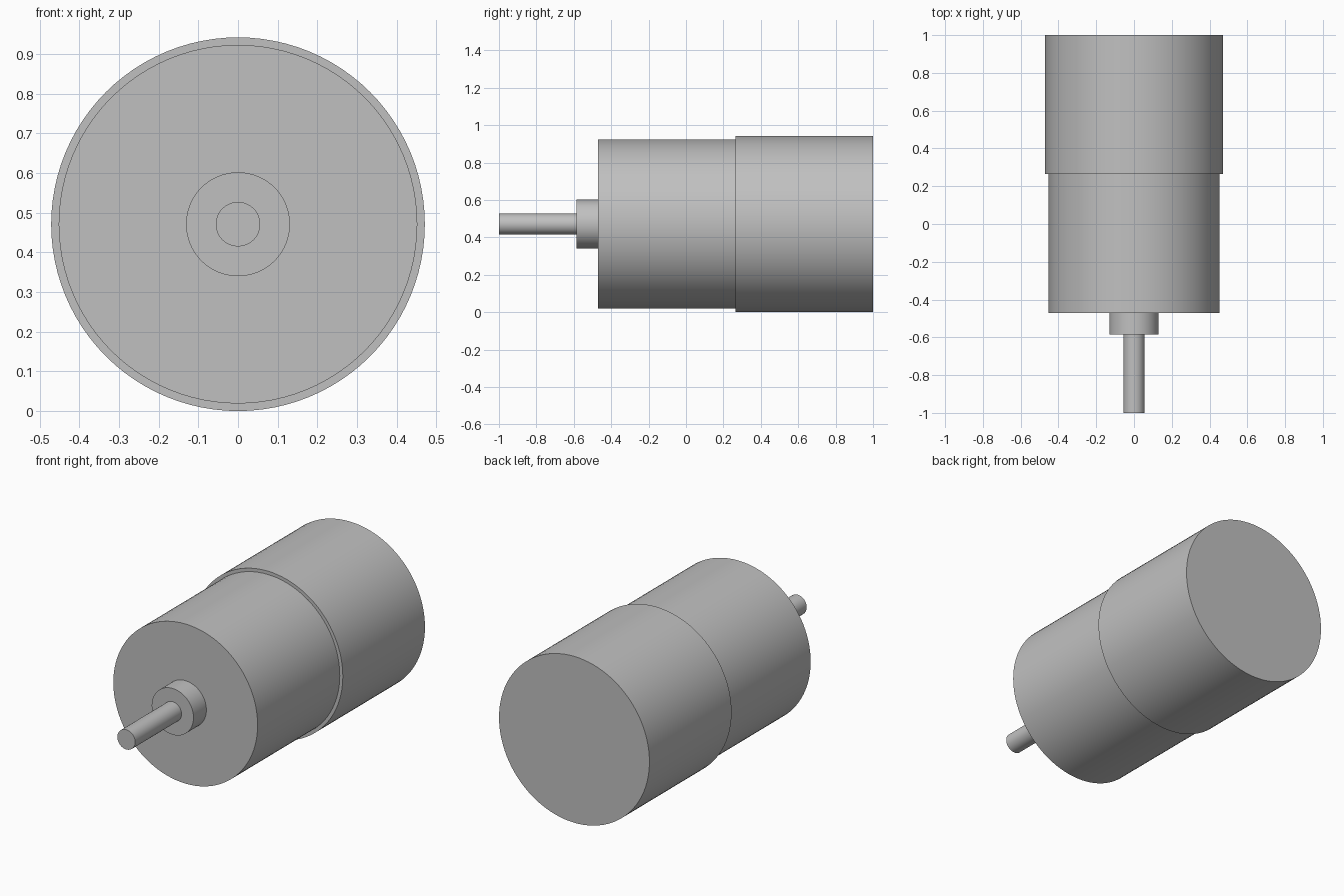
import bpy
import math

cube = bpy.data.objects.get("Cube")
if cube:
    bpy.data.objects.remove(cube, do_unlink=True)

AXIS_Z = 0.471

# One plain grey metal for every part
metal = bpy.data.materials.new("grey metal")
metal.use_nodes = True
grey = (0.53, 0.53, 0.53, 1.0)
metal.diffuse_color = grey
metal.node_tree.nodes["Principled BSDF"].inputs["Base Color"].default_value = grey


def turned_part(name, radius, front, back, sides=96):
    """Cylinder lying along y, between the front and back positions."""
    bpy.ops.mesh.primitive_cylinder_add(
        vertices=sides, radius=radius, depth=back - front,
        location=(0, (front + back) / 2, AXIS_Z), rotation=(math.pi / 2, 0, 0))
    part = bpy.context.object
    part.name = name
    part.data.materials.append(metal)
    bpy.ops.object.transform_apply(location=False, rotation=True, scale=False)
    bpy.ops.object.shade_smooth_by_angle(angle=math.radians(30))
    return part


# Rear motor can, gearbox, front bearing boss and output shaft
turned_part("motor_can", 0.471, 0.265, 1.0)
turned_part("gearbox_housing", 0.452, -0.47, 0.265)
turned_part("bearing_boss", 0.131, -0.585, -0.47, 64)
turned_part("output_shaft", 0.056, -1.0, -0.585, 48)
